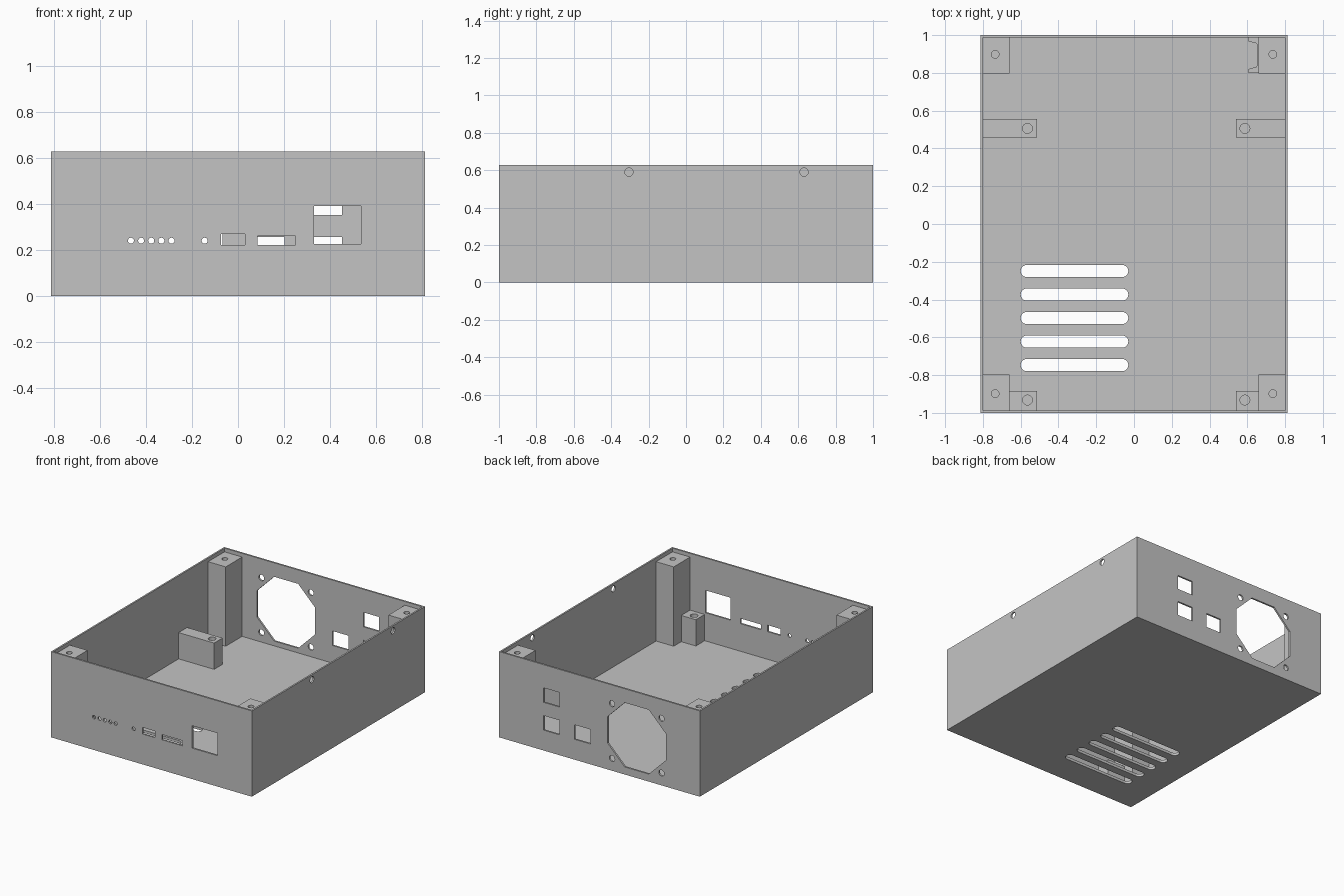
import bpy, bmesh
from math import cos, sin, pi

cube = bpy.data.objects.get("Cube")
if cube:
    bpy.data.objects.remove(cube, do_unlink=True)

grey = bpy.data.materials.new("light grey plastic")
grey.use_nodes = True
colour = (0.55, 0.55, 0.55, 1)
grey.diffuse_color = colour
grey.node_tree.nodes["Principled BSDF"].inputs["Base Color"].default_value = colour

WX, WY, H = 0.812, 1.0, 0.627     # outer half sizes and height
IX, IY, FLOOR = 0.80, 0.987, 0.02  # inner half sizes and floor level
POST_TOP, STAND_TOP = 0.60, 0.212
PLACE = {"x": lambda a, b, c: (c, a, b),
         "y": lambda a, b, c: (a, c, b),
         "z": lambda a, b, c: (a, b, c)}


def rect(a0, a1, b0, b1):
    return [(a0, b0), (a1, b0), (a1, b1), (a0, b1)]


def circle(a, b, r, n=32, turn=0.0):
    return [(a + r * cos(turn + 2 * pi * i / n), b + r * sin(turn + 2 * pi * i / n))
            for i in range(n)]


def slot(a0, a1, b, r, n=12):
    right = [(a1 - r + r * cos(t), b + r * sin(t))
             for t in [-pi / 2 + pi * i / n for i in range(n + 1)]]
    return right + [(a0 + a1 - a, 2 * b - c) for a, c in right]


def solid(name, prisms):
    """One object from extruded outlines: (outline, axis, low, high)."""
    bm = bmesh.new()
    for outline, axis, lo, hi in prisms:
        put = PLACE[axis]
        face = bm.faces.new([bm.verts.new(put(a, b, lo)) for a, b in outline])
        new = bmesh.ops.extrude_face_region(bm, geom=[face])["geom"]
        step = put(0, 0, hi - lo)
        bmesh.ops.translate(bm, vec=step,
                            verts=[v for v in new if isinstance(v, bmesh.types.BMVert)])
    # the source face of each extrusion stays as its base
    bmesh.ops.recalc_face_normals(bm, faces=bm.faces)
    mesh = bpy.data.meshes.new(name)
    bm.to_mesh(mesh)
    bm.free()
    mesh.materials.append(grey)
    ob = bpy.data.objects.new(name, mesh)
    bpy.context.collection.objects.link(ob)
    return ob


def cut(ob, prisms):
    cutter = solid("cutter", prisms)
    cutter.hide_render = True
    mod = ob.modifiers.new("cut", "BOOLEAN")
    mod.operation, mod.solver, mod.object = "DIFFERENCE", "EXACT", cutter
    bpy.context.view_layer.update()
    result = ob.evaluated_get(bpy.context.evaluated_depsgraph_get())
    mesh = bpy.data.meshes.new_from_object(result)
    ob.modifiers.clear()
    ob.data = mesh
    bpy.data.objects.remove(cutter, do_unlink=True)


# Open case
case = solid("case", [(rect(-WX, WX, -WY, WY), "z", 0, H)])
cut(case, [(rect(-IX, IX, -IY, IY), "z", FLOOR, H + 0.1)])

# Front panel: indicator holes, button hole, ports
front = [circle(-0.465 + 0.044 * i, 0.24, 0.013) for i in range(5)]
front += [circle(-0.145, 0.24, 0.013), rect(-0.073, 0.03, 0.222, 0.27),
          rect(0.085, 0.25, 0.222, 0.26), rect(0.33, 0.535, 0.226, 0.39)]
openings = [(o, "y", -1.1, -0.95) for o in front]

# Back panel: eight-sided fan opening, its screw holes, sockets
FX, FZ = -0.302, 0.29
back = [circle(FX, FZ, 0.235 / cos(pi / 8), 8, pi / 8)]
back += [circle(FX + sx * 0.2, FZ + sz * 0.2, 0.022) for sx in (-1, 1) for sz in (-1, 1)]
back += [rect(x, x + 0.127, z, z + 0.106)
         for x, z in ((0.324, 0.352), (0.324, 0.149), (0.074, 0.149))]
openings += [(o, "y", 0.95, 1.1) for o in back]

# Left side screw holes and floor vents
openings += [(circle(y, 0.59, 0.022), "x", 0.75, 0.9) for y in (-0.305, 0.631)]
openings += [(slot(-0.60, -0.03, -0.249 - 0.1245 * i, 0.032), "z", -0.1, 0.1)
             for i in range(5)]
cut(case, openings)

E = 0.005  # how far parts sink into the walls and floor
for side, s in (("right", -1), ("left", 1)):
    # Corner posts with screw holes
    for end, e in (("front", -1), ("back", 1)):
        post = solid(f"{end}_{side}_corner_post",
                     [(rect(s * 0.658, s * (IX + E), e * 0.798, e * (IY + E)),
                       "z", FLOOR - E, POST_TOP)])
        cut(post, [(circle(s * 0.735, e * 0.898, 0.02), "z", POST_TOP - 0.15, 0.7)])
    # Board standoffs reaching in from the walls
    inner, hole = (-0.513, -0.564) if s < 0 else (0.54, 0.587)
    for end, y0, y1, yh in (("front", -IY - E, -0.885, -0.932),
                            ("back", 0.457, 0.555, 0.506)):
        stand = solid(f"{end}_{side}_standoff",
                      [(rect(inner, s * (IX + E), y0, y1), "z", FLOOR - E, STAND_TOP)])
        cut(stand, [(circle(hole, yh, 0.026), "z", STAND_TOP - 0.12, 0.4)])

# Notched holder beside the back left post
holder = [(0.67, 0.80), (0.605, 0.80), (0.605, 0.82), (0.648, 0.832), (0.652, 0.84),
          (0.652, 0.95), (0.648, 0.956), (0.605, 0.968), (0.605, IY + E), (0.67, IY + E)]
solid("back_left_notched_holder", [(holder, "z", FLOOR - E, STAND_TOP)])
